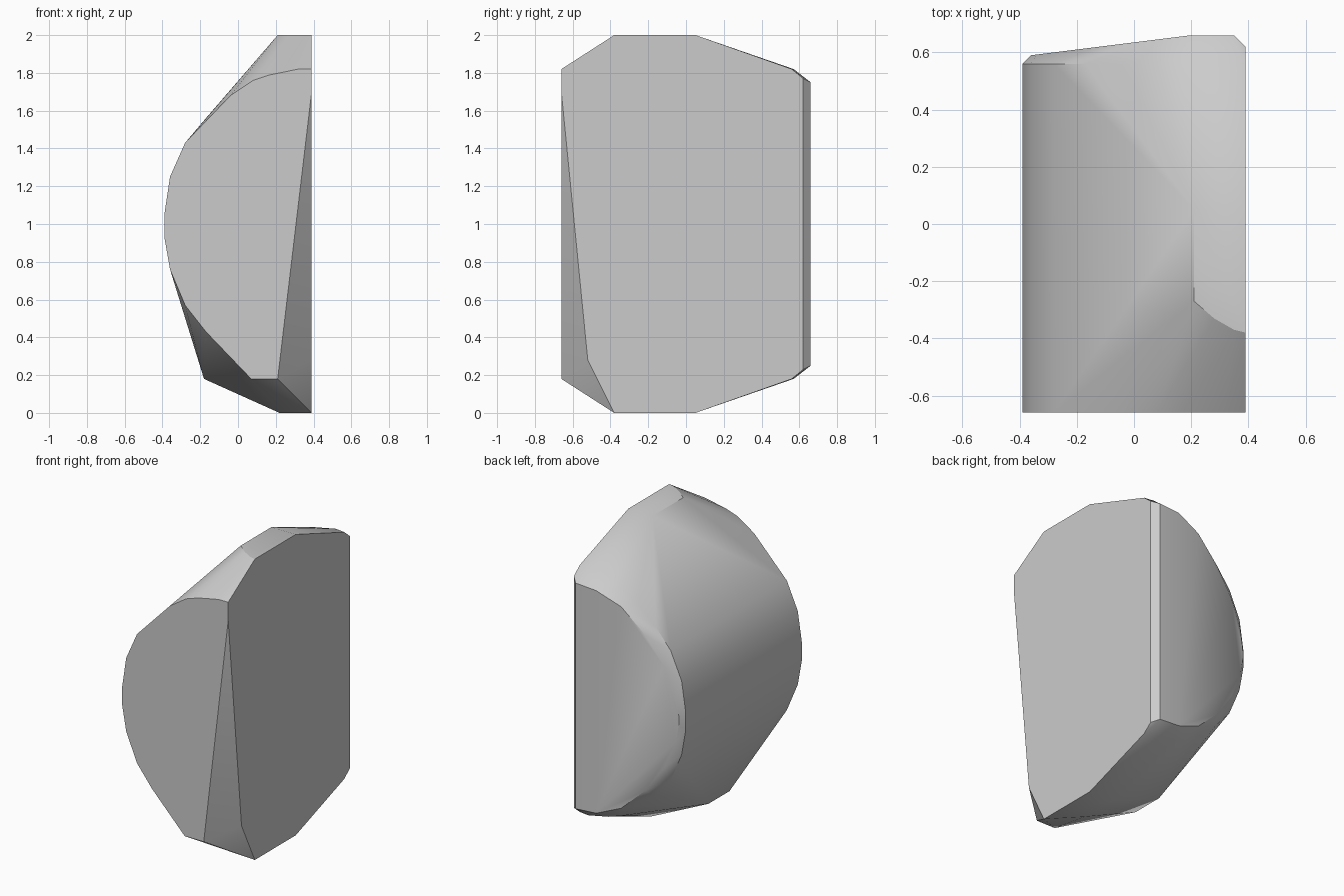
import bpy, bmesh, math

cube = bpy.data.objects.get("Cube")
if cube:
    bpy.data.objects.remove(cube, do_unlink=True)

stone = bpy.data.materials.new("grey_stone")
stone.use_nodes = True
colour = (0.6, 0.6, 0.6, 1)
stone.diffuse_color = colour
stone.node_tree.nodes["Principled BSDF"].inputs["Base Color"].default_value = colour

# Rounded outer edge of the block, as (x, z)
arc = [(-.28, 1.43), (-.36, 1.25), (-.39, 1.05), (-.39, .93), (-.36, .76), (-.28, .57)]
crown = [(-.04, 1.68), (.08, 1.76), (.17, 1.79), (.32, 1.82), (.39, 1.82)]


def mirrored(pts):
    """Repeat (x, z) points upside down about mid height."""
    return pts + [(x, 2 - z) for x, z in pts]


points = []
# Flat front with its slanted lower corner
front = arc + crown + [(-.17, .43), (.07, .18), (.21, .18), (.39, 1.70)]
points += [(x, -.66, z) for x, z in front]

# Flat top, flat bottom and the bulge of the underside
points += [(.21, -.27, 2), (.28, -.33, 2), (.35, -.37, 2), (.39, -.38, 2),
           (.21, .05, 2), (.39, .05, 2)]
points += [(.39, -.38, 0), (.22, -.2, 0), (.22, .05, 0), (.39, .05, 0),
           (-.18, -.2, .18), (-.18, .02, .18), (.39, -.52, .28)]

# Back rim
points += [(x, .56, z) for x, z in arc]
points += [(x, .57, z) for x, z in mirrored(crown[1:4])]
points += [(x, .56, z) for x, z in mirrored([(-.04, 1.67), (-.17, 1.56), (.39, 1.82)])]
points += [(.39, .62, 1.77), (.39, .62, .23)]

# Slightly slanted back panel
panel = [(.35, 1.75), (.2, 1.74), (.03, 1.67), (-.13, 1.52), (-.26, 1.34),
         (-.34, 1.15), (-.36, 1.03)]
points += [(x, .66 - max(0, .2 - x) * .125, z) for x, z in mirrored(panel)]

# Convex skin around the points
bm = bmesh.new()
for p in points:
    bm.verts.new(p)
hull = bmesh.ops.convex_hull(bm, input=bm.verts)
loose = {v for v in hull["geom_interior"] + hull["geom_unused"]
         if isinstance(v, bmesh.types.BMVert)}
bmesh.ops.delete(bm, geom=list(loose), context="VERTS")
bmesh.ops.dissolve_limit(bm, angle_limit=math.radians(1), verts=bm.verts, edges=bm.edges)
bmesh.ops.recalc_face_normals(bm, faces=bm.faces)
mesh = bpy.data.meshes.new("stone_block")
bm.to_mesh(mesh)
bm.free()

block = bpy.data.objects.new("stone_block", mesh)
bpy.context.collection.objects.link(block)
mesh.materials.append(stone)
bpy.context.view_layer.objects.active = block
block.select_set(True)
bpy.ops.object.shade_smooth_by_angle(angle=math.radians(30))
